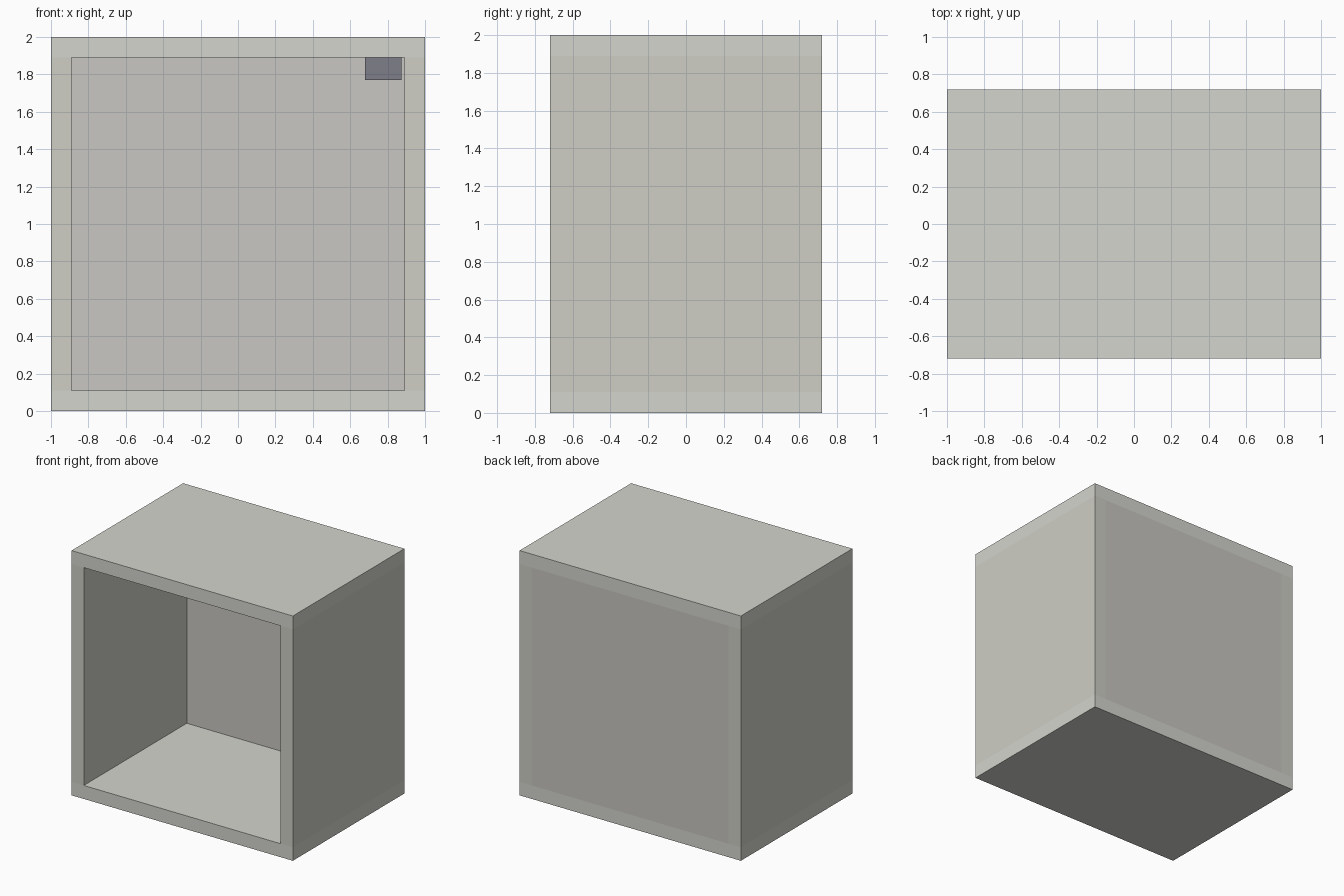
import bpy

if "Cube" in bpy.data.objects:
    bpy.data.objects.remove(bpy.data.objects["Cube"])

W, D, H, T = 2.0, 1.44, 2.0, 0.11  # outer size and panel thickness


def material(name, rgb):
    m = bpy.data.materials.new(name)
    m.diffuse_color = (*rgb, 1)
    m.use_nodes = True
    m.node_tree.nodes["Principled BSDF"].inputs["Base Color"].default_value = m.diffuse_color
    return m


def box(name, x, y, z, mat):
    """Box from (min, max) ranges on each axis."""
    loc = [(r[0] + r[1]) / 2 for r in (x, y, z)]
    bpy.ops.mesh.primitive_cube_add(size=1, location=loc)
    ob = bpy.context.object
    ob.name = name
    ob.scale = [r[1] - r[0] for r in (x, y, z)]
    bpy.ops.object.transform_apply(location=False, rotation=False, scale=True)
    ob.data.materials.append(mat)
    return ob


slab = material("slab_grey", (0.66, 0.66, 0.62))
side = material("side_grey", (0.62, 0.62, 0.56))
back = material("back_grey", (0.58, 0.57, 0.54))
dark = material("dark_grey", (0.21, 0.21, 0.25))

X, Y = (-W / 2, W / 2), (-D / 2, D / 2)
inner_x = W / 2 - T

# Floor and ceiling slabs
box("floor", X, Y, (0, T), slab)
box("ceiling", X, Y, (H - T, H), slab)

# Side walls
box("left_wall", (-W / 2, -inner_x), Y, (T, H - T), side)
box("right_wall", (inner_x, W / 2), Y, (T, H - T), side)

# Back wall
box("back_wall", (-inner_x, inner_x), (D / 2 - T, D / 2), (T, H - T), back)

# Small dark unit under the ceiling in the back corner
box("corner_unit", (0.68, 0.875), (D / 2 - T - 0.13, D / 2 - T), (1.77, H - T), dark)
